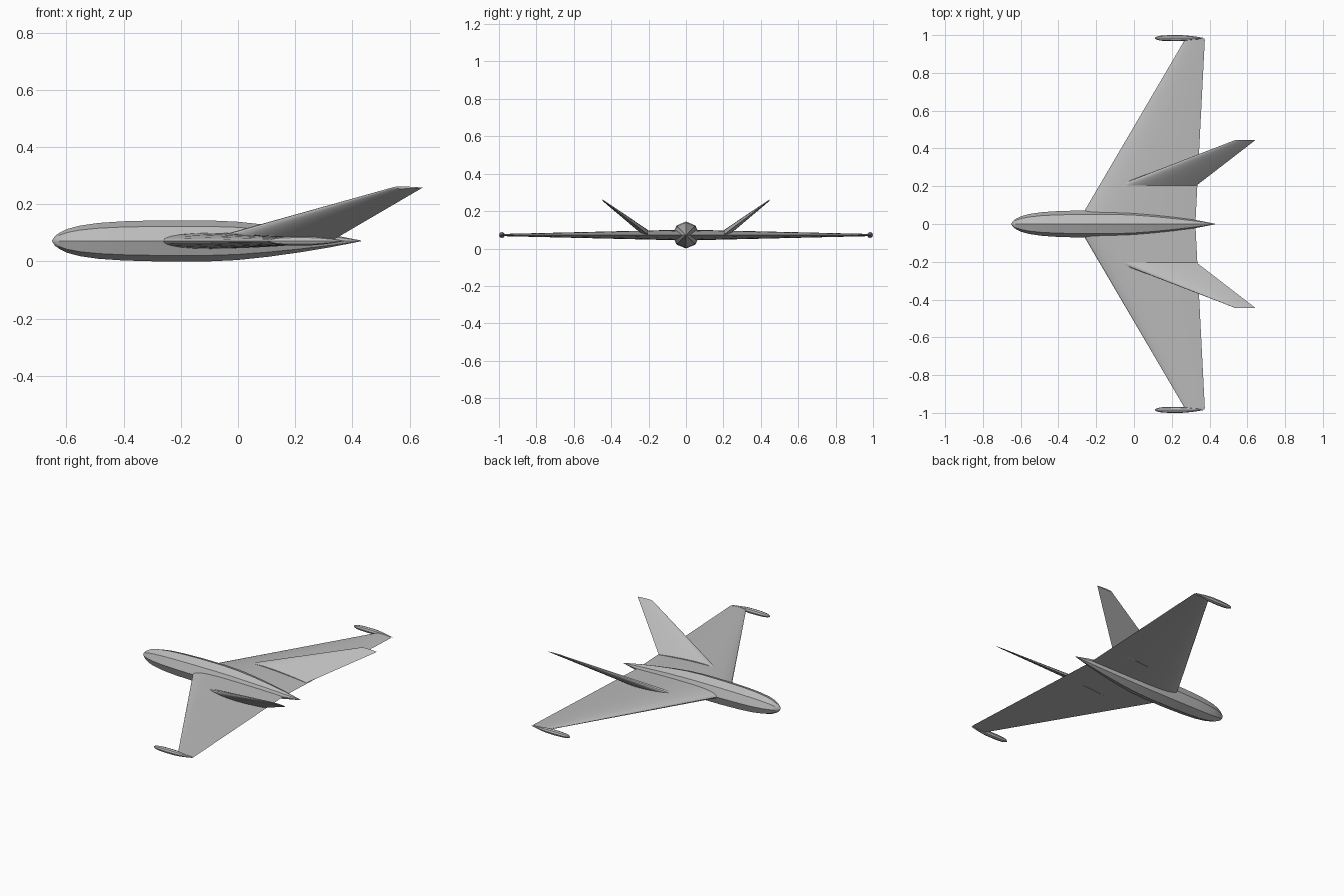
import bpy
import bmesh
from math import pi, sin, cos, sqrt

if "Cube" in bpy.data.objects:
    bpy.data.objects.remove(bpy.data.objects["Cube"])

AXIS_Z = 0.072

grey = bpy.data.materials.new("light grey")
grey.use_nodes = True
colour = (0.5, 0.5, 0.5, 1)
grey.diffuse_color = colour
grey.node_tree.nodes["Principled BSDF"].inputs["Base Color"].default_value = colour


def loft(name, rings):
    """Skin closed rings of points, cap both ends and shade."""
    bm = bmesh.new()
    loops = [[bm.verts.new(p) for p in ring] for ring in rings]
    count = len(loops[0])
    for a, b in zip(loops, loops[1:]):
        for i in range(count):
            j = (i + 1) % count
            bm.faces.new((a[i], a[j], b[j], b[i]))
    bm.faces.new(loops[0])
    bm.faces.new(loops[-1])
    bmesh.ops.remove_doubles(bm, verts=bm.verts, dist=0.00002)
    bmesh.ops.recalc_face_normals(bm, faces=bm.faces)
    mesh = bpy.data.meshes.new(name)
    bm.to_mesh(mesh)
    bm.free()
    mesh.materials.append(grey)
    obj = bpy.data.objects.new(name, mesh)
    bpy.context.collection.objects.link(obj)
    bpy.ops.object.select_all(action='DESELECT')
    obj.select_set(True)
    bpy.context.view_layer.objects.active = obj
    bpy.ops.object.shade_smooth_by_angle(angle=pi / 6)
    return obj


# Streamlined body: (distance along length, radius), both as fractions
BODY = [(0, 0.02), (0.01, 0.24), (0.025, 0.4), (0.05, 0.58), (0.09, 0.74),
        (0.15, 0.87), (0.23, 0.95), (0.35, 1), (0.5, 1), (0.6, 0.93),
        (0.7, 0.77), (0.8, 0.56), (0.9, 0.31), (1, 0.02)]


def pod(name, x0, x1, y, radius):
    rings = []
    for t, r in BODY:
        rings.append([(x0 + t * (x1 - x0),
                       y + r * radius * cos(i * pi / 4),
                       AXIS_Z + r * radius * sin(i * pi / 4)) for i in range(8)])
    return loft(name, rings)


def section(lead, trail, y, z, half):
    """Symmetric aerofoil in a lengthwise vertical plane."""
    n = 14
    points = []
    for i in range(2 * n):
        t = (1 + cos(pi * i / n)) / 2
        shape = (2.969 * sqrt(t) - 1.26 * t - 3.516 * t ** 2
                 + 2.843 * t ** 3 - 1.036 * t ** 4)
        side = 1 if i <= n else -1
        points.append((lead + t * (trail - lead), y, z + side * half * shape))
    return points


pod("fuselage", -0.65, 0.43, 0, 0.072)

for side, label in ((-1, "front"), (1, "rear")):
    # Swept main wing
    loft(label + "_wing", [
        section(-0.303, 0.325, 0, AXIS_Z, 0.029),
        section(0.27, 0.375, side * 0.977, AXIS_Z, 0.006)])
    # Wing tip pod
    pod(label + "_tip_pod", 0.11, 0.375, side * 0.984, 0.016)
    # Canted tail fin
    loft(label + "_tail_fin", [
        section(-0.09, 0.33, side * 0.203, AXIS_Z + 0.002, 0.025),
        section(0.54, 0.645, side * 0.446, 0.258, 0.004)])
